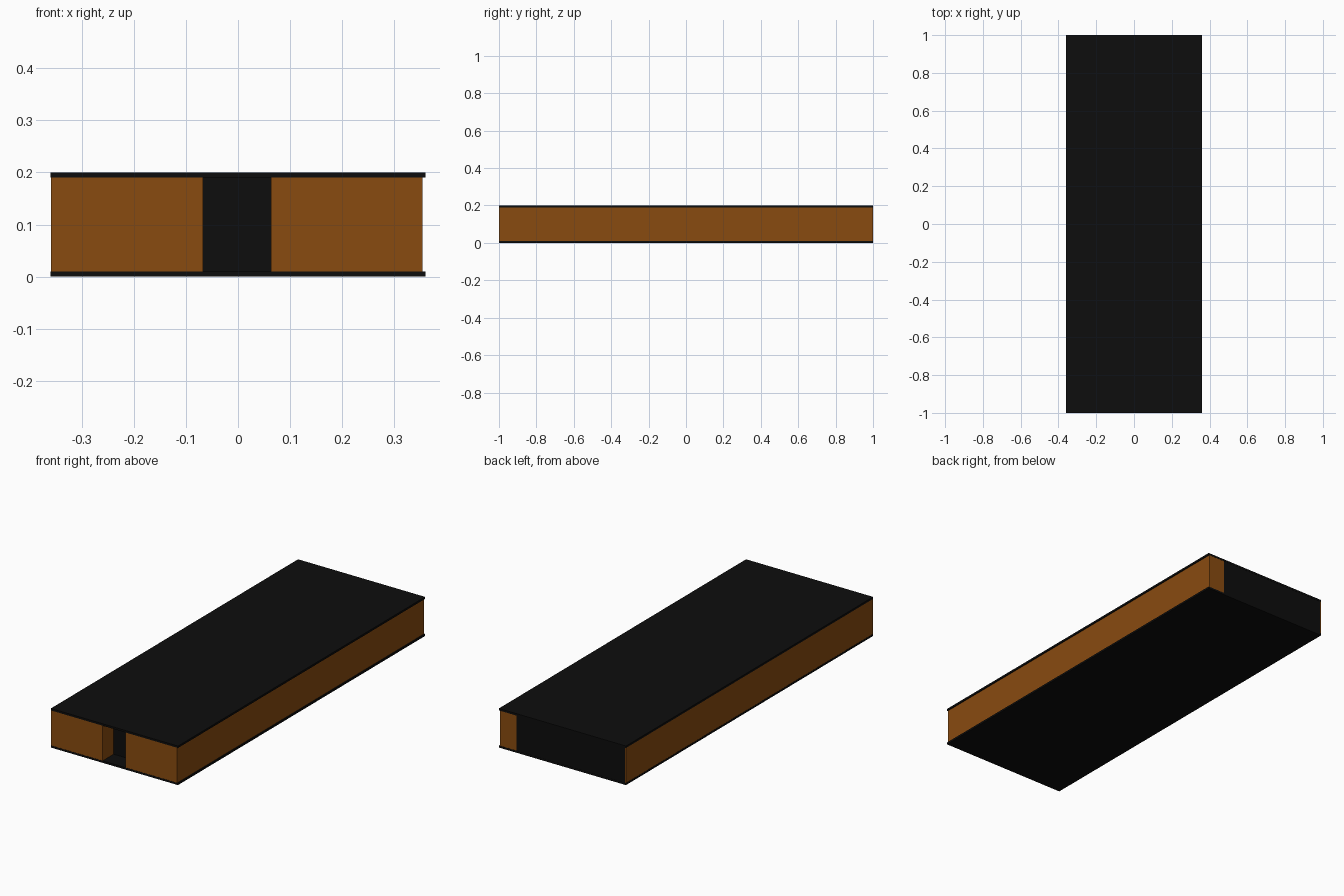
import bpy
import bmesh
from mathutils import Vector

if "Cube" in bpy.data.objects:
    bpy.data.objects.remove(bpy.data.objects["Cube"])


def material(name, color):
    m = bpy.data.materials.new(name)
    m.diffuse_color = color
    m.use_nodes = True
    m.node_tree.nodes["Principled BSDF"].inputs["Base Color"].default_value = m.diffuse_color
    return m


black = material("black", (0.004, 0.004, 0.004, 1))
wood = material("wood", (0.25, 0.07, 0.005, 1))


def box(name, x, y, z, mat):
    """Flat-faced box from (min, max) ranges along each axis."""
    lo, hi = Vector((x[0], y[0], z[0])), Vector((x[1], y[1], z[1]))
    bm = bmesh.new()
    bmesh.ops.create_cube(bm, size=1)
    for v in bm.verts:
        v.co = (lo + hi) / 2 + Vector(a * b for a, b in zip(v.co, hi - lo))
    mesh = bpy.data.meshes.new(name)
    bm.to_mesh(mesh)
    bm.free()
    mesh.materials.append(mat)
    obj = bpy.data.objects.new(name, mesh)
    bpy.context.collection.objects.link(obj)
    return obj


body = (0.01, 0.19)

# Thin black cover sheets
for name, z in (("bottom_sheet", (0, 0.01)), ("top_sheet", (0.19, 0.2))):
    box(name, (-0.36, 0.36), (-1, 1), z, black)

# Long side walls: thin on the left, thick on the right
box("left_wall", (-0.359, -0.354), (-0.91, 0.999), body, wood)
box("right_wall", (0.26, 0.355), (-0.91, 0.999), body, wood)

# Two front blocks with a slot between them
box("front_left_block", (-0.359, -0.067), (-0.999, -0.91), body, wood)
box("front_right_block", (0.063, 0.355), (-0.999, -0.91), body, wood)

# Black core, seen through the slot and at the open back
box("core", (-0.354, 0.26), (-0.91, 0.999), body, black)
